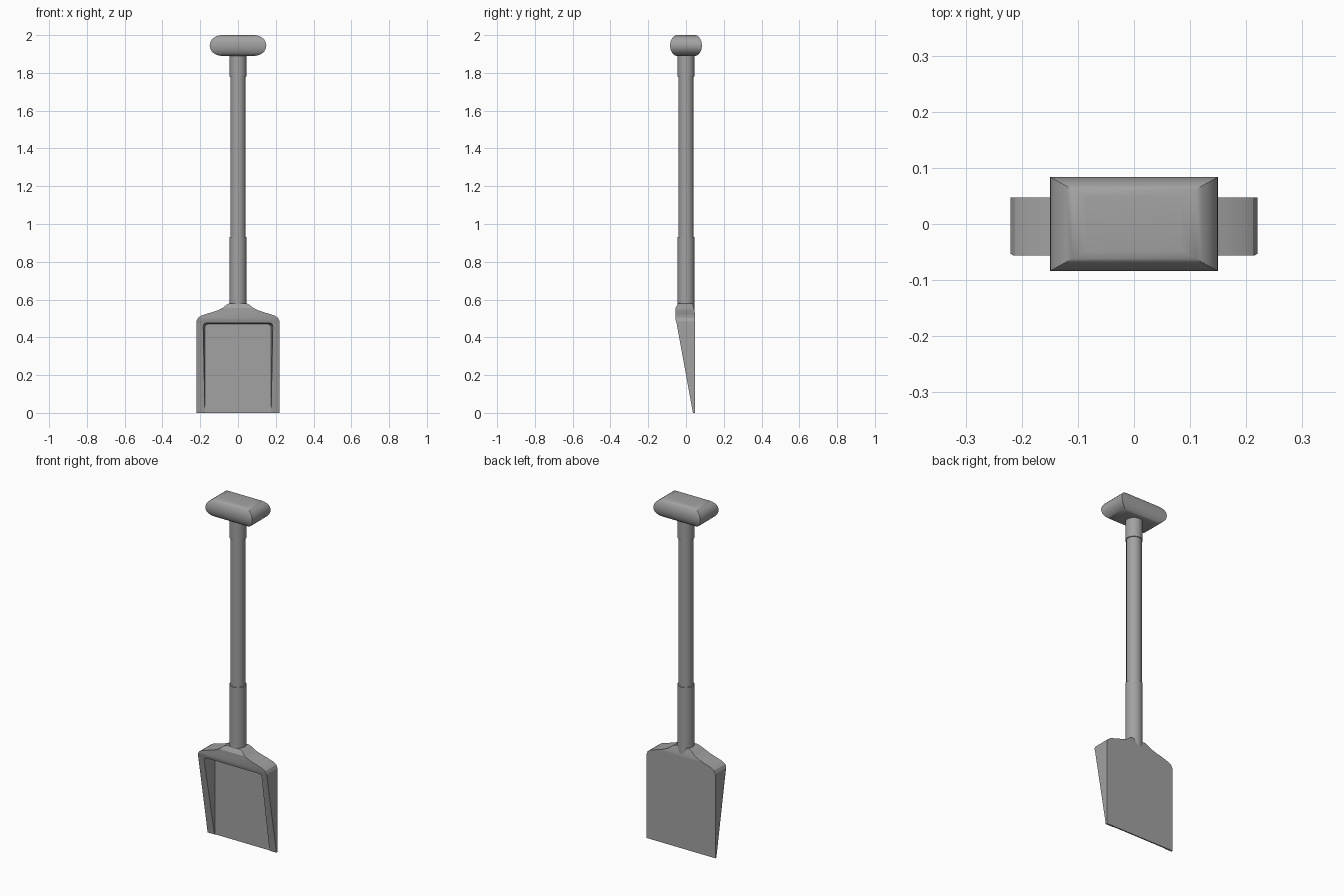
import bpy, bmesh, math
from mathutils import Vector

cube = bpy.data.objects.get("Cube")
if cube:
    bpy.data.objects.remove(cube, do_unlink=True)

GREY = (0.36, 0.36, 0.36, 1)
mat = bpy.data.materials.new("plain_grey")
mat.use_nodes = True
mat.diffuse_color = GREY
mat.node_tree.nodes["Principled BSDF"].inputs["Base Color"].default_value = GREY


def loft(name, rings, angle=None):
    """Skin a list of equal-length rings and cap both ends."""
    bm = bmesh.new()
    rows = [[bm.verts.new(p) for p in ring] for ring in rings]
    for a, b in zip(rows, rows[1:]):
        for i in range(len(a)):
            j = (i + 1) % len(a)
            bm.faces.new((a[i], a[j], b[j], b[i]))
    bm.faces.new(rows[0])
    bm.faces.new(rows[-1])
    bmesh.ops.recalc_face_normals(bm, faces=bm.faces)
    mesh = bpy.data.meshes.new(name)
    bm.to_mesh(mesh)
    bm.free()
    mesh.materials.append(mat)
    obj = bpy.data.objects.new(name, mesh)
    bpy.context.collection.objects.link(obj)
    if angle:
        smooth(obj, angle)
    return obj


def smooth(obj, angle):
    bpy.ops.object.select_all(action="DESELECT")
    obj.select_set(True)
    bpy.context.view_layer.objects.active = obj
    bpy.ops.object.shade_smooth_by_angle(angle=math.radians(angle))


def combine(obj, cutter, operation):
    mod = obj.modifiers.new(operation.lower(), "BOOLEAN")
    mod.operation, mod.object, mod.solver = operation, cutter, "EXACT"
    bpy.context.view_layer.objects.active = obj
    bpy.ops.object.modifier_apply(modifier=mod.name)
    bpy.data.objects.remove(cutter, do_unlink=True)


def tube(name, radius, z0, z1, sides=32):
    def ring(z):
        return [(radius * math.cos(t), radius * math.sin(t), z)
                for t in (math.tau * i / sides for i in range(sides))]
    return loft(name, [ring(z0), ring(z1)], 30)


def mirrored(half):
    return half + [(-x, z) for x, z in reversed(half)]


# Blade: shouldered front outline crossed with a wedge-shaped side profile
outline = mirrored([(0.22, 0), (0.22, 0.485), (0.212, 0.503), (0.195, 0.515),
                    (0.16, 0.526), (0.115, 0.54), (0.085, 0.553),
                    (0.06, 0.573), (0.045, 0.58)])
blade = loft("blade", [[(x, y, z) for x, z in outline] for y in (-0.2, 0.2)])

side = [(0.047, -0.001), (0.047, 0.53), (0.03, 0.6), (-0.03, 0.6),
        (-0.056, 0.555), (-0.056, 0.495), (-0.05, 0.475), (0.037, -0.001)]
wedge = loft("wedge_cutter", [[(x, y, z) for y, z in side] for x in (-0.4, 0.4)])
combine(blade, wedge, "INTERSECT")

# Scoop: tapered pocket open at the tip
def pocket_ring(y, w, top):
    pts = mirrored([(w, -0.1), (w, top - 0.016), (w - 0.005, top - 0.005), (w - 0.016, top)])
    return [(x, y, z) for x, z in pts]

pocket = loft("pocket_cutter", [pocket_ring(0.04, 0.175, 0.47),
                                pocket_ring(-0.1, 0.19, 0.48)])
combine(blade, pocket, "DIFFERENCE")
smooth(blade, 22)

# Shaft and its two sleeves
tube("shaft", 0.04, 0.56, 1.9)
tube("lower_sleeve", 0.045, 0.54, 0.93)
tube("upper_sleeve", 0.045, 1.78, 1.9)

# Grip: rectangular rings that swell and shrink along a rounded profile
rings = []
for i in range(17):
    t = math.pi * (i / 16 - 0.5)
    hx = 0.085 + 0.065 * math.cos(t)
    hy = 0.048 + 0.036 * math.cos(t)
    z = 1.945 + 0.055 * math.sin(t)
    rings.append([(hx, hy, z), (-hx, hy, z), (-hx, -hy, z), (hx, -hy, z)])
loft("grip", rings, 30)
